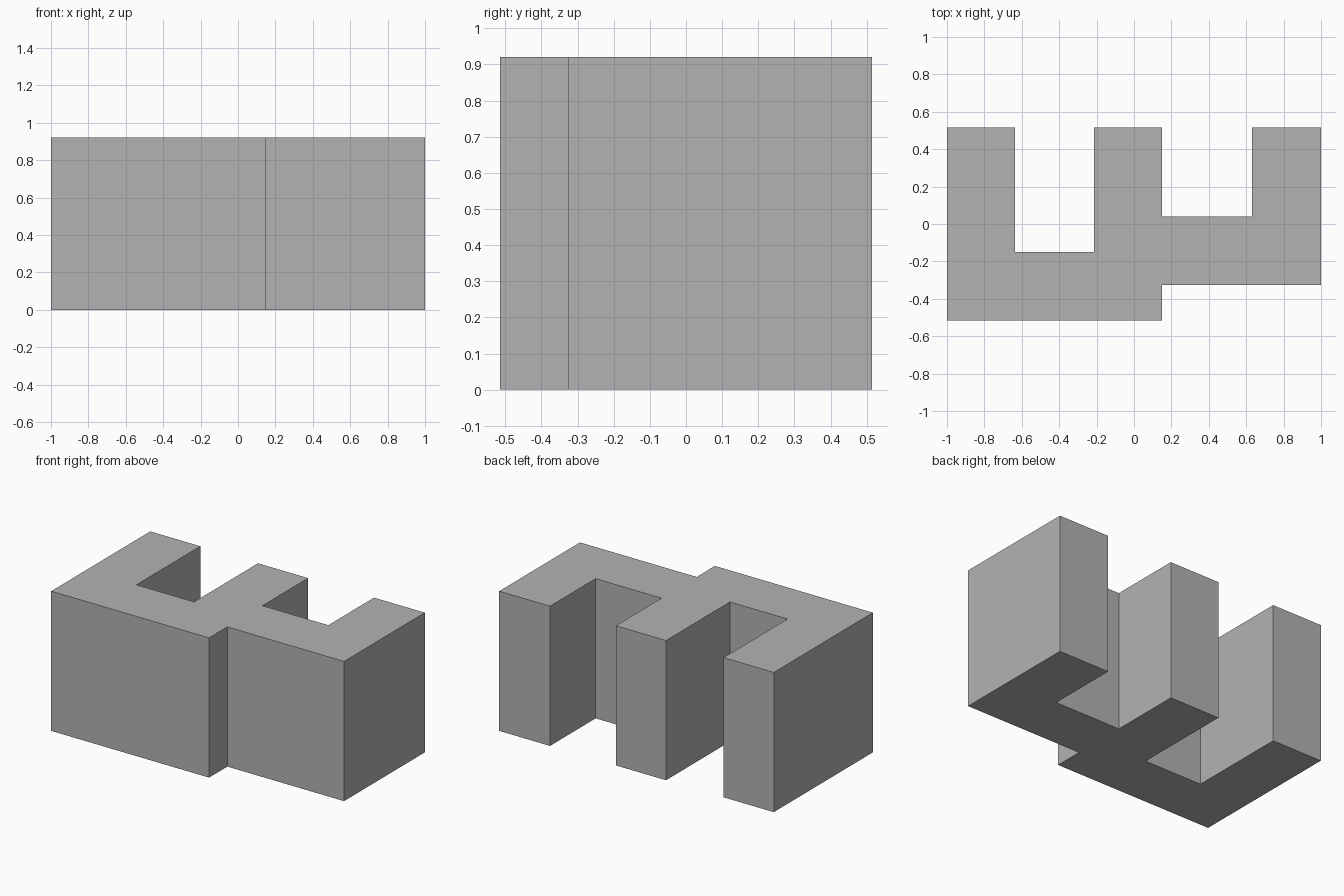
import bpy
import bmesh

cube = bpy.data.objects.get("Cube")
if cube:
    bpy.data.objects.remove(cube, do_unlink=True)

HEIGHT = 0.92

# Single flat grey
grey = bpy.data.materials.new("grey")
grey.use_nodes = True
grey.diffuse_color = (0.45, 0.45, 0.45, 1)
grey.node_tree.nodes["Principled BSDF"].inputs["Base Color"].default_value = grey.diffuse_color

# Floor plan: three rear wings joined by a stepped front
plan = [
    (-1, -0.515), (0.15, -0.515), (0.15, -0.325), (1, -0.325),
    (1, 0.515), (0.63, 0.515), (0.63, 0.04), (0.15, 0.04),
    (0.15, 0.515), (-0.215, 0.515), (-0.215, -0.15), (-0.635, -0.15),
    (-0.635, 0.515), (-1, 0.515),
]

# Raise the plan into a solid block
bm = bmesh.new()
base = bm.faces.new([bm.verts.new((x, y, 0)) for x, y in plan])
raised = bmesh.ops.extrude_face_region(bm, geom=[base], use_keep_orig=True)
top = [v for v in raised["geom"] if isinstance(v, bmesh.types.BMVert)]
bmesh.ops.translate(bm, verts=top, vec=(0, 0, HEIGHT))
bmesh.ops.recalc_face_normals(bm, faces=bm.faces)

mesh = bpy.data.meshes.new("building_block")
bm.to_mesh(mesh)
bm.free()
mesh.materials.append(grey)
block = bpy.data.objects.new("building_block", mesh)
bpy.context.collection.objects.link(block)
